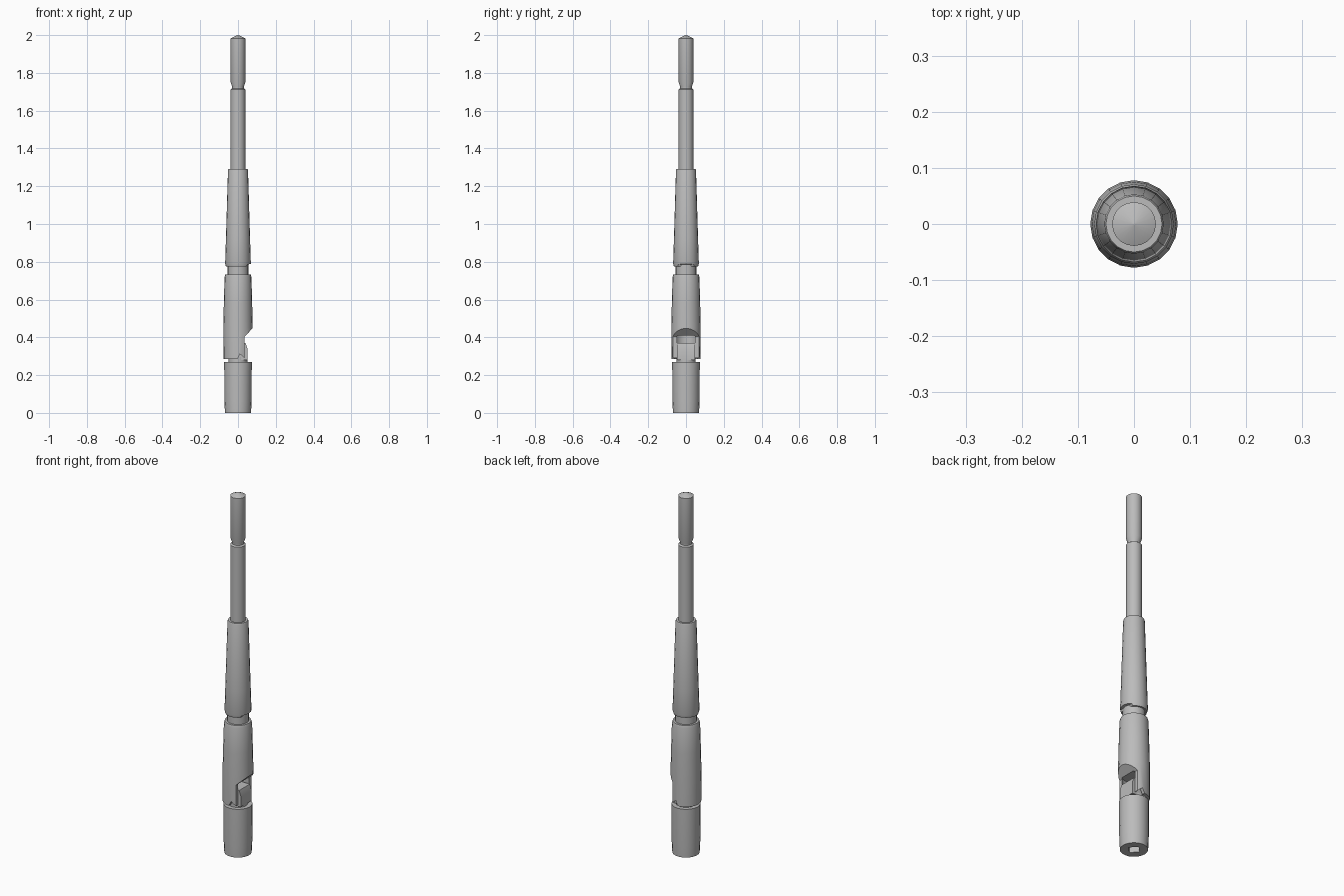
import bpy
import math
from mathutils import Vector

cube = bpy.data.objects.get("Cube")
if cube:
    bpy.data.objects.remove(cube, do_unlink=True)

grey = bpy.data.materials.new("plain grey")
grey.use_nodes = True
grey.diffuse_color = (0.5, 0.5, 0.5, 1)
grey.node_tree.nodes["Principled BSDF"].inputs["Base Color"].default_value = (0.5, 0.5, 0.5, 1)


def make(name, verts, faces):
    mesh = bpy.data.meshes.new(name)
    mesh.from_pydata(verts, [], faces)
    mesh.materials.append(grey)
    obj = bpy.data.objects.new(name, mesh)
    bpy.context.collection.objects.link(obj)
    return obj


def lathe(name, profile, sides=20):
    """Closed solid turned around z from (radius, height) pairs, bottom to top."""
    verts, faces = [], []
    for r, z in profile:
        for i in range(sides):
            a = math.tau * i / sides
            verts.append((r * math.cos(a), r * math.sin(a), z))
    for k in range(len(profile) - 1):
        for i in range(sides):
            j = (i + 1) % sides
            faces.append((k * sides + i, k * sides + j,
                          (k + 1) * sides + j, (k + 1) * sides + i))
    faces.append(tuple(reversed(range(sides))))
    faces.append(tuple(range(len(verts) - sides, len(verts))))
    return make(name, verts, faces)


def prism(name, outline, half):
    """Outline in x and z, extruded along y."""
    n = len(outline)
    verts = [(x, y, z) for y in (-half, half) for x, z in outline]
    faces = [tuple(range(n)), tuple(reversed(range(n, 2 * n)))]
    faces += [(i, i + n, (i + 1) % n + n, (i + 1) % n) for i in range(n)]
    return make(name, verts, faces)


def cut(obj, cutter):
    cutter.hide_render = True
    cutter.hide_set(True)
    mod = obj.modifiers.new("cut", 'BOOLEAN')
    mod.operation = 'DIFFERENCE'
    mod.solver = 'EXACT'
    mod.object = cutter
    bpy.context.view_layer.objects.active = obj
    bpy.ops.object.modifier_apply(modifier=mod.name)
    bpy.data.objects.remove(cutter, do_unlink=True)


# Base collar with a square socket underneath
base = lathe("base_collar", [(0.069, 0), (0.072, 0.06), (0.073, 0.27)])
cut(base, lathe("socket_cutter", [(0.035, -0.02), (0.035, 0.06)], 4))

# Plug joining the collar to the sleeve, with a raised block in the window
plug = lathe("plug", [(0.05, 0.265), (0.05, 0.295)])
block = prism("window_block", [(-0.02, 0.28), (0.05, 0.28), (0.05, 0.34),
                               (0.04, 0.37), (-0.02, 0.37)], 0.047)

# Hollow lower sleeve with a window on its left side
sleeve = lathe("lower_sleeve", [(0.077, 0.285), (0.078, 0.45), (0.075, 0.58),
                                (0.071, 0.72), (0.067, 0.733)])
cut(sleeve, lathe("bore_cutter", [(0.06, 0.25), (0.06, 0.41)]))
cut(sleeve, prism("window_cutter", [(0.035, 0.25), (0.12, 0.25), (0.12, 0.49),
                                    (0.035, 0.405)], 0.12))
cut(sleeve, prism("notch_cutter", [(-0.02, 0.25), (0.035, 0.25), (0.035, 0.29),
                                   (0.01, 0.312)], 0.12))

# Narrow neck and tapered upper sleeve
neck = lathe("neck", [(0.055, 0.725), (0.055, 0.79)])
taper = lathe("tapered_sleeve", [(0.064, 0.775), (0.068, 0.79), (0.064, 0.92),
                                 (0.053, 1.285), (0.05, 1.292)])
cut(taper, prism("taper_notch_cutter", [(0.03, 0.74), (0.12, 0.74), (0.12, 0.80),
                                        (0.05, 0.785)], 0.12))

# Thin rod with a waist near the top and a conical tip
rod = lathe("rod", [(0.039, 1.28), (0.039, 1.712), (0.031, 1.718), (0.031, 1.726),
                    (0.039, 1.75), (0.039, 1.983), (0.002, 2.0)])

for obj in (base, plug, block, sleeve, neck, taper, rod):
    bpy.ops.object.select_all(action='DESELECT')
    obj.select_set(True)
    bpy.context.view_layer.objects.active = obj
    bpy.ops.object.mode_set(mode='EDIT')
    bpy.ops.mesh.select_all(action='SELECT')
    bpy.ops.mesh.normals_make_consistent(inside=False)
    bpy.ops.object.mode_set(mode='OBJECT')
    bpy.ops.object.shade_smooth_by_angle(angle=math.radians(30))
